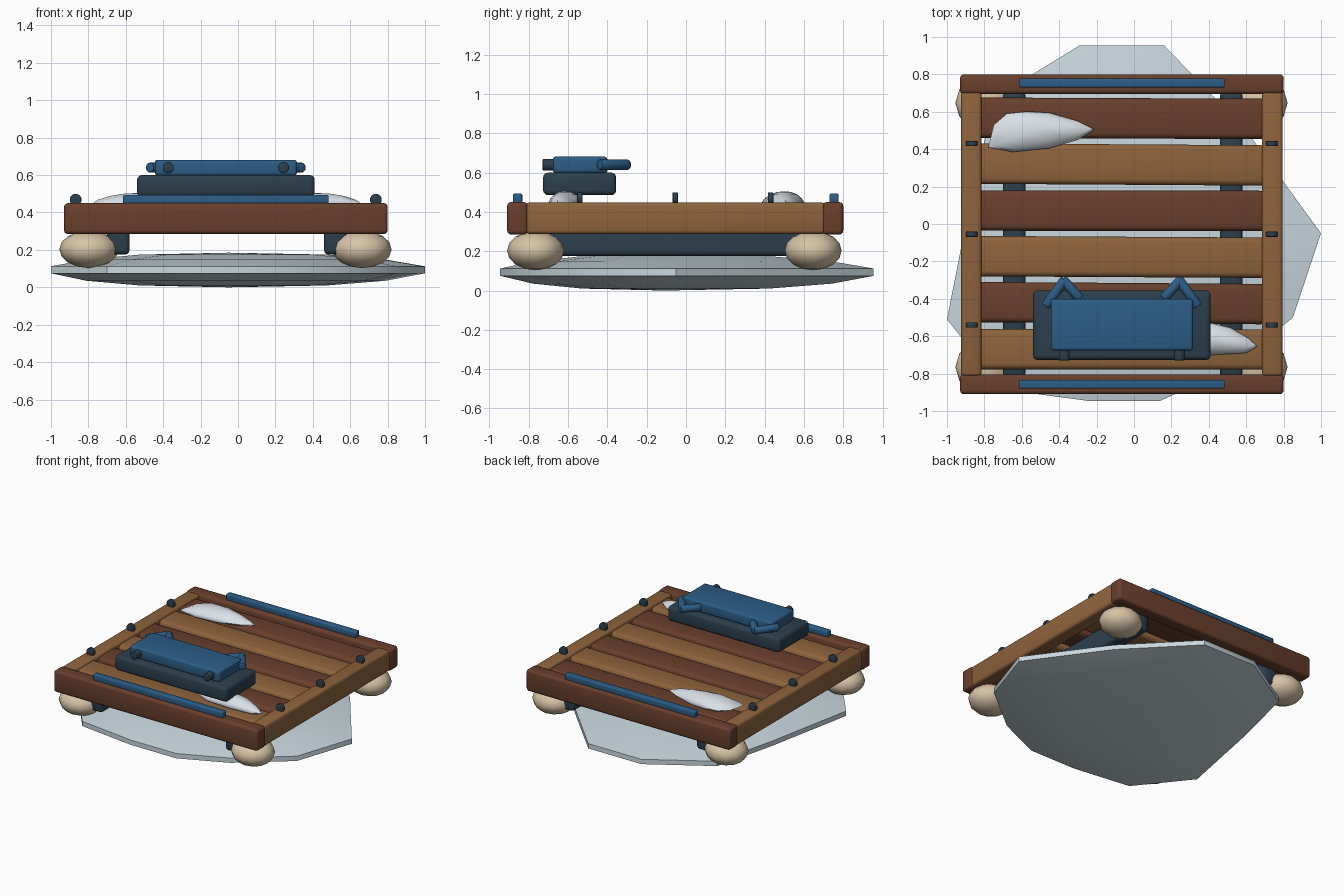
import bpy, bmesh, random
from mathutils import Vector, Matrix

random.seed(4)
default = bpy.data.objects.get("Cube")
if default:
    bpy.data.objects.remove(default, do_unlink=True)


def material(name, rgb):
    mat = bpy.data.materials.new(name)
    mat.use_nodes = True
    mat.diffuse_color = (*rgb, 1)
    mat.node_tree.nodes["Principled BSDF"].inputs["Base Color"].default_value = (*rgb, 1)
    return mat


DARK_WOOD = material("dark_wood", (0.14, 0.05, 0.025))
LIGHT_WOOD = material("light_wood", (0.27, 0.125, 0.045))
BLUE = material("blue", (0.025, 0.11, 0.24))
NAVY = material("navy", (0.025, 0.05, 0.075))
CREAM = material("cream", (0.68, 0.55, 0.38))
ICE = material("ice", (0.58, 0.68, 0.73))
SNOW = material("snow", (0.78, 0.84, 0.9))


def finish(name, bm, mat, angle=0.7):
    bmesh.ops.recalc_face_normals(bm, faces=bm.faces)
    mesh = bpy.data.meshes.new(name)
    bm.to_mesh(mesh)
    bm.free()
    mesh.materials.append(mat)
    obj = bpy.data.objects.new(name, mesh)
    bpy.context.collection.objects.link(obj)
    bpy.ops.object.select_all(action='DESELECT')
    obj.select_set(True)
    bpy.context.view_layer.objects.active = obj
    bpy.ops.object.shade_smooth_by_angle(angle=angle)
    return obj


def block(name, low, high, mat, bevel=0.02, turn=0.0):
    """Rounded box between two corners."""
    low, high = Vector(low), Vector(high)
    bm = bmesh.new()
    bmesh.ops.create_cube(bm, size=1, matrix=Matrix.Diagonal((*(high - low), 1)))
    bmesh.ops.bevel(bm, geom=bm.edges[:], offset=bevel, segments=3,
                    profile=0.5, affect='EDGES')
    obj = finish(name, bm, mat)
    obj.location = (low + high) / 2
    obj.rotation_euler.z = turn
    return obj


def rod(name, start, end, radius, mat, bevel=0.006):
    """Cylinder between two points with softened rims."""
    start, end = Vector(start), Vector(end)
    bm = bmesh.new()
    bmesh.ops.create_cone(bm, cap_ends=True, segments=14, radius1=radius,
                          radius2=radius, depth=(end - start).length)
    rims = [e for e in bm.edges if abs(e.verts[0].co.z - e.verts[1].co.z) < 1e-5]
    bmesh.ops.bevel(bm, geom=rims, offset=bevel, segments=2, profile=0.5, affect='EDGES')
    obj = finish(name, bm, mat)
    obj.location = (start + end) / 2
    obj.rotation_euler = (end - start).to_track_quat('Z', 'Y').to_euler()
    return obj


def lens(name, outline, rings, bottom, top, mat, angle):
    """Outline scaled about its middle through (scale, height) rings, closed by poles."""
    bm = bmesh.new()
    mid = sum((Vector(p) for p in outline), Vector((0, 0))) / len(outline)
    loops = []
    for scale, z in rings:
        pts = [mid + (Vector(p) - mid) * scale for p in outline]
        loops.append([bm.verts.new((*p, z)) for p in pts])
    n = len(outline)
    for a, b in zip(loops, loops[1:]):
        for i in range(n):
            j = (i + 1) % n
            bm.faces.new((a[i], a[j], b[j], b[i]))
    for loop, z in ((loops[0], bottom), (loops[-1], top)):
        pole = bm.verts.new((*mid, z))
        for i in range(n):
            bm.faces.new((loop[i], loop[(i + 1) % n], pole))
    return finish(name, bm, mat, angle)


# Ice floe under the raft
floe = [(-0.29, 0.955), (0.16, 0.955), (0.6, 0.5), (1, -0.05), (0.85, -0.5), (0.49, -0.79),
        (0.14, -0.945), (-0.25, -0.945), (-0.7, -0.885), (-1, -0.51), (-0.86, 0.2), (-0.74, 0.68)]
lens("ice_floe", floe, [(0.5, 0.01), (0.8, 0.035), (1, 0.075), (1, 0.112), (0.8, 0.148), (0.5, 0.175)],
     0, 0.185, ICE, 0.6)

# Frame beams
for label, y in (("front", -0.91), ("back", 0.695)):
    block(label + "_beam", (-0.93, y, 0.285), (0.8, y + 0.105, 0.45), DARK_WOOD)
for label, x in (("right", -0.925), ("left", 0.685)):
    block(label + "_beam", (x, -0.815, 0.287), (x + 0.11, 0.71, 0.448), LIGHT_WOOD)

# Deck planks in alternating wood, each turned a touch
for i in range(6):
    y = 0.565 - i * 0.247
    block(f"deck_plank_{i + 1}", (-0.85, y - 0.108, 0.34), (0.71, y + 0.108, 0.432),
          LIGHT_WOOD if i % 2 else DARK_WOOD, 0.03, random.uniform(-0.008, 0.008))

# Runners and corner floats
for label, x in (("right", -0.64), ("left", 0.52)):
    block(label + "_runner", (x - 0.06, -0.82, 0.175), (x + 0.06, 0.71, 0.34), NAVY, 0.025)
for side, x in (("right", -0.797), ("left", 0.663)):
    for end, y in (("front", -0.765), ("back", 0.647)):
        bm = bmesh.new()
        bmesh.ops.create_uvsphere(bm, u_segments=12, v_segments=8, radius=1)
        bmesh.ops.scale(bm, vec=(0.158, 0.145, 0.1), verts=bm.verts)
        finish(f"{end}_{side}_float", bm, CREAM, 0.9).location = (x, y, 0.203)

# Pegs along the side beams
for side, x in (("right", -0.868), ("left", 0.737)):
    for i, y in enumerate((-0.54, -0.055, 0.43)):
        rod(f"{side}_peg_{i + 1}", (x, y - 0.014, 0.468), (x, y + 0.014, 0.468), 0.032, NAVY)

# Trim strips on the end beams
for label, y in (("front", -0.88), ("back", 0.73)):
    block(label + "_trim", (-0.615, y, 0.445), (0.485, y + 0.047, 0.493), BLUE, 0.008)

# Box with lid, knobs and claw latches
block("box_base", (-0.54, -0.727, 0.485), (0.41, -0.355, 0.6), NAVY, 0.025)
block("box_lid", (-0.445, -0.677, 0.597), (0.315, -0.4, 0.682), BLUE, 0.016)
for side, sign in (("right", -1), ("left", 1)):
    x = -0.065 + sign * 0.308
    rod(side + "_knob", (x, -0.73, 0.64), (x, -0.66, 0.64), 0.03, NAVY)
    rod(side + "_outer_claw", (x + sign * 0.1, -0.44, 0.64), (x - sign * 0.005, -0.295, 0.64), 0.027, BLUE)
    rod(side + "_inner_claw", (x - sign * 0.085, -0.4, 0.64), (x + sign * 0.01, -0.295, 0.64), 0.027, BLUE)

# Snow patches on the deck
snow_rings = [(0.9, 0.434), (1, 0.448), (0.88, 0.468), (0.65, 0.488), (0.35, 0.501)]
back_patch = [(-0.78, 0.41), (-0.75, 0.53), (-0.68, 0.59), (-0.57, 0.602), (-0.45, 0.595), (-0.3, 0.55),
              (-0.21, 0.505), (-0.3, 0.45), (-0.45, 0.405), (-0.65, 0.385)]
lens("back_snow_patch", back_patch, snow_rings, 0.43, 0.505, SNOW, 1.2)
front_patch = [(0.08, -0.63), (0.16, -0.56), (0.3, -0.53), (0.42, -0.53), (0.52, -0.555), (0.61, -0.61),
               (0.66, -0.655), (0.6, -0.69), (0.42, -0.7), (0.2, -0.69)]
lens("front_snow_patch", front_patch, snow_rings, 0.43, 0.505, SNOW, 1.2)
